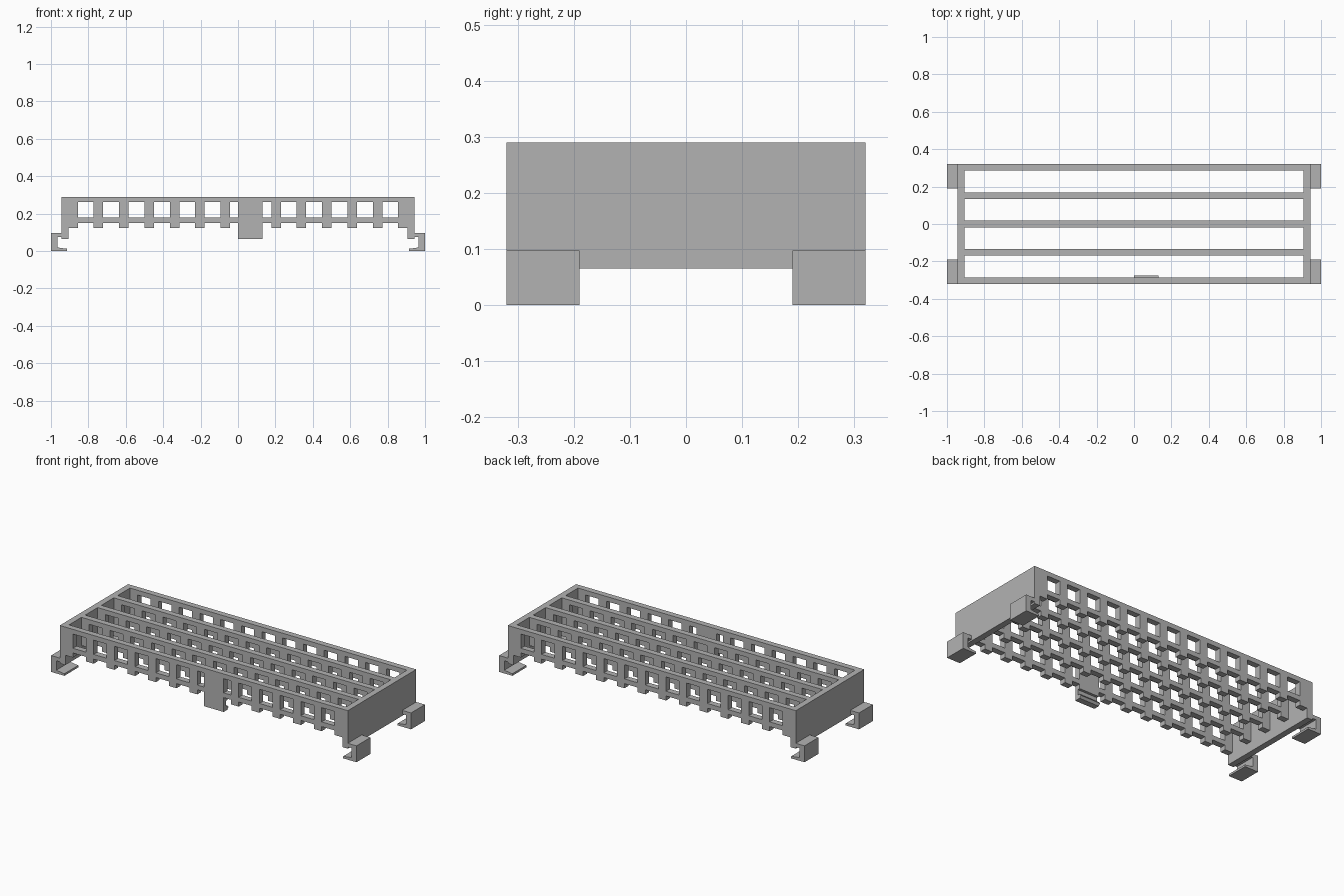
import bpy
import bmesh

cube = bpy.data.objects.get("Cube")
if cube:
    bpy.data.objects.remove(cube, do_unlink=True)

grey = bpy.data.materials.new("matte grey")
grey.use_nodes = True
colour = (0.45, 0.45, 0.45, 1)
grey.diffuse_color = colour
grey.node_tree.nodes["Principled BSDF"].inputs["Base Color"].default_value = colour

TOP, TEETH, LOW = 0.29, 0.123, 0.065
HALF_Y, THICK = 0.32, 0.035
END_IN, END_OUT = 0.907, 0.943
PITCH, WINDOW, COUNT = 0.1357, 0.085, 13
TAB = (0.0, 0.13)


def finish(name, bm):
    bmesh.ops.recalc_face_normals(bm, faces=bm.faces)
    mesh = bpy.data.meshes.new(name)
    bm.to_mesh(mesh)
    bm.free()
    mesh.materials.append(grey)
    obj = bpy.data.objects.new(name, mesh)
    bpy.context.collection.objects.link(obj)
    return obj


def extrude(bm, offset):
    """Thicken the flat faces of bm by an offset vector."""
    result = bmesh.ops.extrude_face_region(bm, geom=bm.faces[:], use_keep_orig=True)
    verts = [g for g in result["geom"] if isinstance(g, bmesh.types.BMVert)]
    bmesh.ops.translate(bm, vec=offset, verts=verts)


def prism(name, outline, offset):
    bm = bmesh.new()
    bm.faces.new([bm.verts.new(p) for p in outline])
    extrude(bm, offset)
    return finish(name, bm)


def slat(name, y, has_tab=False):
    """Long rail with square windows and a notch below each window."""
    centres = [(i - COUNT // 2) * PITCH for i in range(COUNT)]
    xs = [-END_IN, END_IN] + [c + s * WINDOW / 2 for c in centres for s in (-1, 1)]
    if has_tab:
        xs += TAB
    xs.sort()
    zs = [TEETH, 0.15, 0.178, 0.262, TOP]
    bm = bmesh.new()
    grid = {(i, j): bm.verts.new((x, y - THICK / 2, z))
            for i, x in enumerate(xs) for j, z in enumerate(zs)}
    for i in range(len(xs) - 1):
        mid = (xs[i] + xs[i + 1]) / 2
        in_window = any(abs(mid - c) < WINDOW / 2 for c in centres)
        in_tab = has_tab and TAB[0] < mid < TAB[1]
        for j in range(len(zs) - 1):
            if in_window and not in_tab and j in (0, 2):
                continue
            bm.faces.new([grid[i, j], grid[i + 1, j], grid[i + 1, j + 1], grid[i, j + 1]])
    bmesh.ops.delete(bm, geom=[v for v in bm.verts if not v.link_faces], context='VERTS')
    extrude(bm, (0, THICK, 0))
    finish(name, bm)


# Five parallel slats, the front one carrying the solid tab
names = ["front_slat", "front_middle_slat", "centre_slat", "back_middle_slat", "back_slat"]
spacing = (2 * HALF_Y - THICK) / 4
for i, name in enumerate(names):
    slat(name, (i - 2) * spacing, has_tab=(i == 0))

# Tab clip hanging below the front slat, with a small inner lip
front, inner = -HALF_Y, -HALF_Y + THICK
clip = [(front, TEETH), (front, LOW), (inner, LOW), (inner + 0.01, 0.078),
        (inner, 0.09), (front + 0.02, 0.09), (front + 0.02, TEETH)]
prism("tab_clip", [(TAB[0], y, z) for y, z in clip], (TAB[1] - TAB[0], 0, 0))

# End walls and the C-shaped corner feet
foot = [(END_OUT, 0.097), (1, 0.097), (1, 0), (0.913, 0), (0.913, 0.012),
        (0.966, 0.019), (0.966, 0.075), (END_OUT, 0.075)]
for side, s in (("left", 1), ("right", -1)):
    wall = [(s * END_IN, LOW), (s * END_OUT, LOW), (s * END_OUT, TOP), (s * END_IN, TOP)]
    prism(side + "_end_wall", [(x, -HALF_Y, z) for x, z in wall], (0, 2 * HALF_Y, 0))
    for place, y in (("front", -HALF_Y), ("back", HALF_Y - 0.13)):
        prism(f"{place}_{side}_foot", [(s * x, y, z) for x, z in foot], (0, 0.13, 0))
